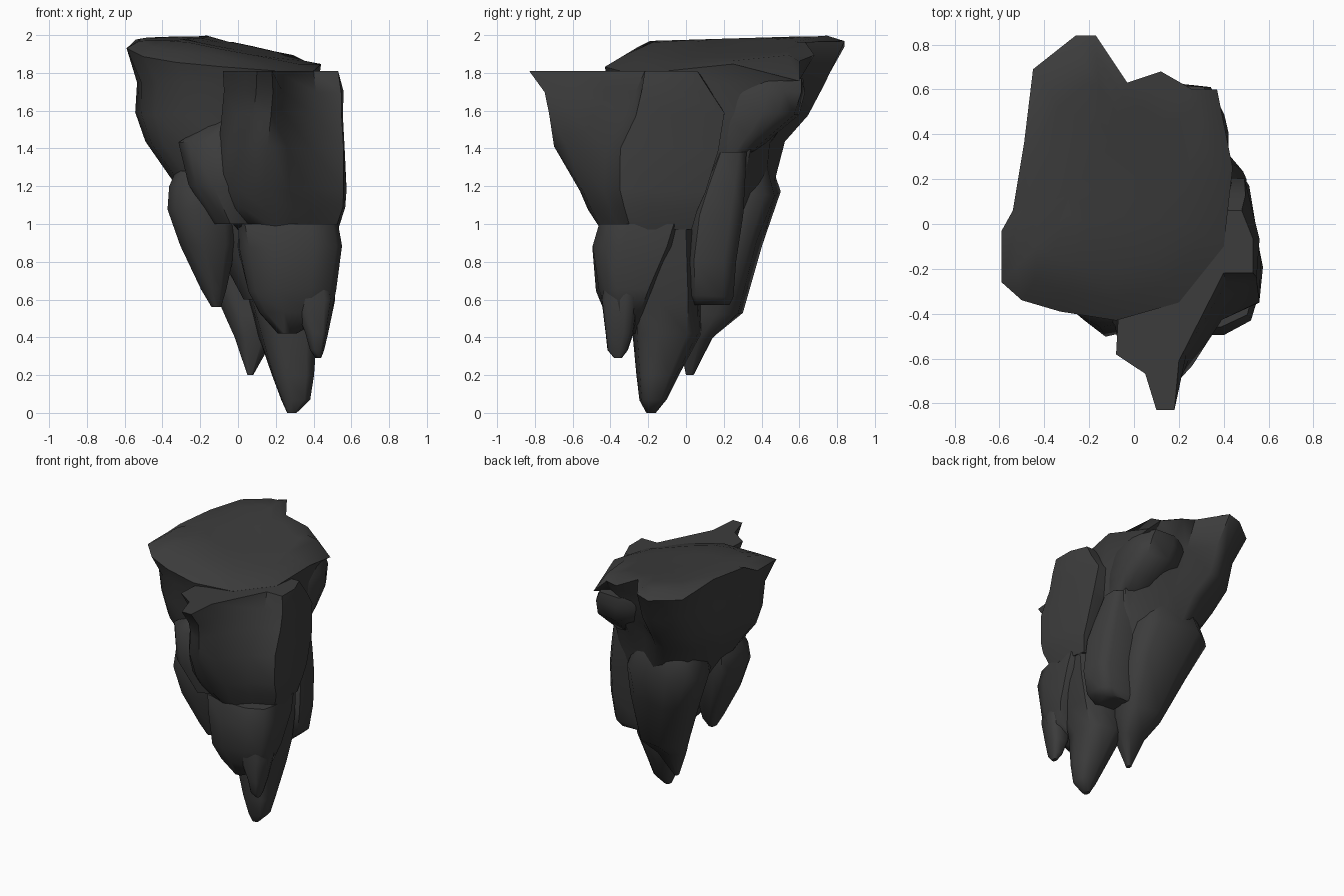
import bpy, bmesh, math, random
from mathutils import Vector, noise

cube = bpy.data.objects.get("Cube")
if cube:
    bpy.data.objects.remove(cube)
random.seed(7)

rock = bpy.data.materials.new("charcoal_rock")
rock.use_nodes = True
rock.diffuse_color = (0.045, 0.045, 0.045, 1)
rock.node_tree.nodes["Principled BSDF"].inputs["Base Color"].default_value = rock.diffuse_color


def unit(outline):
    """Scale an outline to the unit square."""
    xs, ys = zip(*outline)
    return [((x - min(xs)) / (max(xs) - min(xs)), (y - min(ys)) / (max(ys) - min(ys)))
            for x, y in outline]


def lumpy(count=11):
    """Boxy, slightly uneven boulder outline."""
    pts = []
    for i in range(count):
        a = math.tau * (i + random.uniform(-0.25, 0.25)) / count
        r = random.uniform(0.92, 1.08)
        pts.append([r * math.copysign(abs(f(a)) ** 0.6, f(a)) for f in (math.cos, math.sin)])
    return pts


def rounded(outline):
    """Push every point of an outline out to a circle."""
    return [(Vector(p) - Vector((0.5, 0.5))).normalized() for p in unit(outline)]


def summit(x, y):
    """Height of the plateau: a gentle top that falls away towards each rim."""
    crown = min(1.975 + 0.03 * y, 1.92 - 0.2 * x + 0.06 * y)
    front, left = 2.09 + 0.6 * y, 2.52 + x
    front_right = 1.96 - 0.4 * (0.78 * x - 0.62 * y)
    back_left = 2.43 - 0.6 * (0.78 * y - 0.62 * x)
    back_right = 2.88 - 1.6 * (0.6 * x + 0.8 * y)
    return min(crown, front, left, front_right, back_left, back_right)


def chunk(name, levels, top=None, bottom=None, plateau=False, rough=0.02, speed=1.0):
    """Loft rings down through levels of (z, x0, x1, y0, y1)."""
    top = top or lumpy()
    a, b = unit(top), unit(bottom or rounded(top))
    bm = bmesh.new()
    rings = []
    for k, (z, x0, x1, y0, y1) in enumerate(levels):
        t = min(1, speed * k / (len(levels) - 1))
        ring = []
        for (ax, ay), (bx, by) in zip(a, b):
            x = x0 + (x1 - x0) * (ax + (bx - ax) * t)
            y = y0 + (y1 - y0) * (ay + (by - ay) * t)
            v = Vector((x, y, summit(x, y) if plateau and k == 0 else z))
            if 0 < k < len(levels) - 1:
                v += noise.noise_vector(v * 4) * rough
            if plateau:
                v.z = min(v.z, summit(x, y) - 0.04 * k)
            ring.append(bm.verts.new(v))
        rings.append(ring)
    n = len(a)
    if plateau:
        # Inner rings that carry the relief of the top
        rim = rings[0]
        mid = sum((v.co for v in rim), Vector()) / n
        for scale in (0.85, 0.65, 0.35):
            ring = []
            for v in rim:
                p = mid.lerp(v.co, scale)
                ring.append(bm.verts.new((p.x, p.y, summit(p.x, p.y))))
            rings.insert(0, ring)
    for upper, lower in zip(rings, rings[1:]):
        for i in range(n):
            j = (i + 1) % n
            bm.faces.new((upper[i], lower[i], lower[j], upper[j]))
    caps = [bm.faces.new(rings[0]), bm.faces.new(rings[-1][::-1])]
    bmesh.ops.triangulate(bm, faces=caps)
    bmesh.ops.recalc_face_normals(bm, faces=bm.faces)
    mesh = bpy.data.meshes.new(name)
    bm.to_mesh(mesh)
    bm.free()
    mesh.materials.append(rock)
    obj = bpy.data.objects.new(name, mesh)
    bpy.context.collection.objects.link(obj)
    bpy.ops.object.select_all(action="DESELECT")
    obj.select_set(True)
    bpy.context.view_layer.objects.active = obj
    bpy.ops.object.shade_smooth_by_angle(angle=math.radians(50))


# Broad upper slab with the sloping plateau
chunk("upper_slab", [
    (1.95, -.59, .44, -.43, .84), (1.75, -.53, .43, -.4, .73), (1.58, -.55, .44, -.38, .65),
    (1.43, -.49, .44, -.36, .53), (1.22, -.35, .42, -.34, .46), (.9, -.12, .4, -.3, .3),
    (.6, .03, .36, -.25, .2)],
    top=[(-.59, -.26), (-.5, -.34), (-.33, -.39), (-.08, -.43), (.2, -.35), (.4, -.1),
         (.44, .25), (.37, .6), (.26, .6), (.12, .68), (-.03, .63), (-.17, .84),
         (-.26, .84), (-.45, .69), (-.49, .36), (-.54, .06), (-.59, -.03)],
    plateau=True)

# Overhanging front block with a pointed lip
chunk("front_block", [
    (1.81, -.08, .53, -.83, .06), (1.7, -.08, .55, -.76, .13), (1.58, -.08, .55, -.735, .2),
    (1.4, -.1, .57, -.7, .18), (1.18, -.13, .58, -.57, .1), (1.08, -.1, .57, -.52, .06),
    (.97, 0, .53, -.45, .03)],
    top=[(.1, -.83), (.18, -.83), (.2, -.6), (.4, -.19), (.53, -.19), (.53, -.03),
         (.48, .1), (.1, .1), (-.06, -.2), (-.08, -.57), (.05, -.66)],
    bottom=[(.02, -.6), (.15, -.66), (.28, -.64), (.38, -.49), (.56, -.39), (.58, -.2),
            (.52, .16), (.1, .16), (-.1, -.1), (-.12, -.4), (-.08, -.5)], speed=1.6)

# Boulders bulging from the sides
chunk("front_shoulder", [
    (1.55, -.14, .1, -.4, 0), (1.44, -.31, .12, -.46, 0), (1.2, -.26, .12, -.5, 0),
    (1, -.13, .12, -.44, 0)])
chunk("rear_shoulder", [
    (1.77, 0, .37, .1, .62), (1.7, 0, .41, .1, .64), (1.58, .02, .43, .1, .6),
    (1.47, .05, .43, .1, .47), (1.34, .1, .4, .1, .32)])
chunk("rear_side_boulder", [
    (1.38, .2, .42, .16, .32), (1.2, .2, .46, .08, .31), (1.05, .2, .49, .03, .3),
    (.8, .2, .5, 0, .26), (.62, .2, .47, .01, .25), (.57, .25, .42, .03, .23)],
    top=[(0, 0), (.7, 0), (1, .15), (1, .75), (.8, 1), (0, 1)], speed=0.2, rough=0.01)

# Hanging fangs
chunk("side_fang", [
    (1.28, -.33, 0, -.3, .05), (1.2, -.37, 0, -.33, .05), (1.08, -.38, 0, -.35, .05),
    (.9, -.3, 0, -.33, 0), (.65, -.2, -.06, -.25, -.06), (.56, -.14, -.09, -.2, -.13)])
chunk("rear_fang", [
    (1.32, -.3, .2, .05, .45), (1.16, -.35, .26, .05, .5), (.9, -.23, .28, .03, .4),
    (.52, -.07, .26, -.05, .3), (.4, -.01, .2, -.04, .15), (.2, .05, .08, 0, .04)])
chunk("front_fang", [
    (1, 0, .53, -.46, 0), (.88, 0, .55, -.49, -.03), (.65, .05, .53, -.47, -.15),
    (.53, .1, .5, -.43, -.22), (.42, .21, .31, -.38, -.24)])
chunk("front_fang_tip", [
    (.85, .28, .48, -.42, -.22), (.6, .29, .52, -.45, -.25), (.42, .35, .48, -.43, -.28),
    (.33, .38, .46, -.42, -.31), (.29, .41, .44, -.38, -.34)], rough=0.01)
chunk("central_spike", [
    (1.1, 0, .5, -.3, .06), (.8, .02, .49, -.28, .07), (.6, .06, .46, -.28, .08),
    (.42, .11, .42, -.28, .08), (.2, .18, .4, -.26, -.04), (.07, .23, .38, -.25, -.1),
    (0, .26, .31, -.21, -.16)], rough=0.01)
